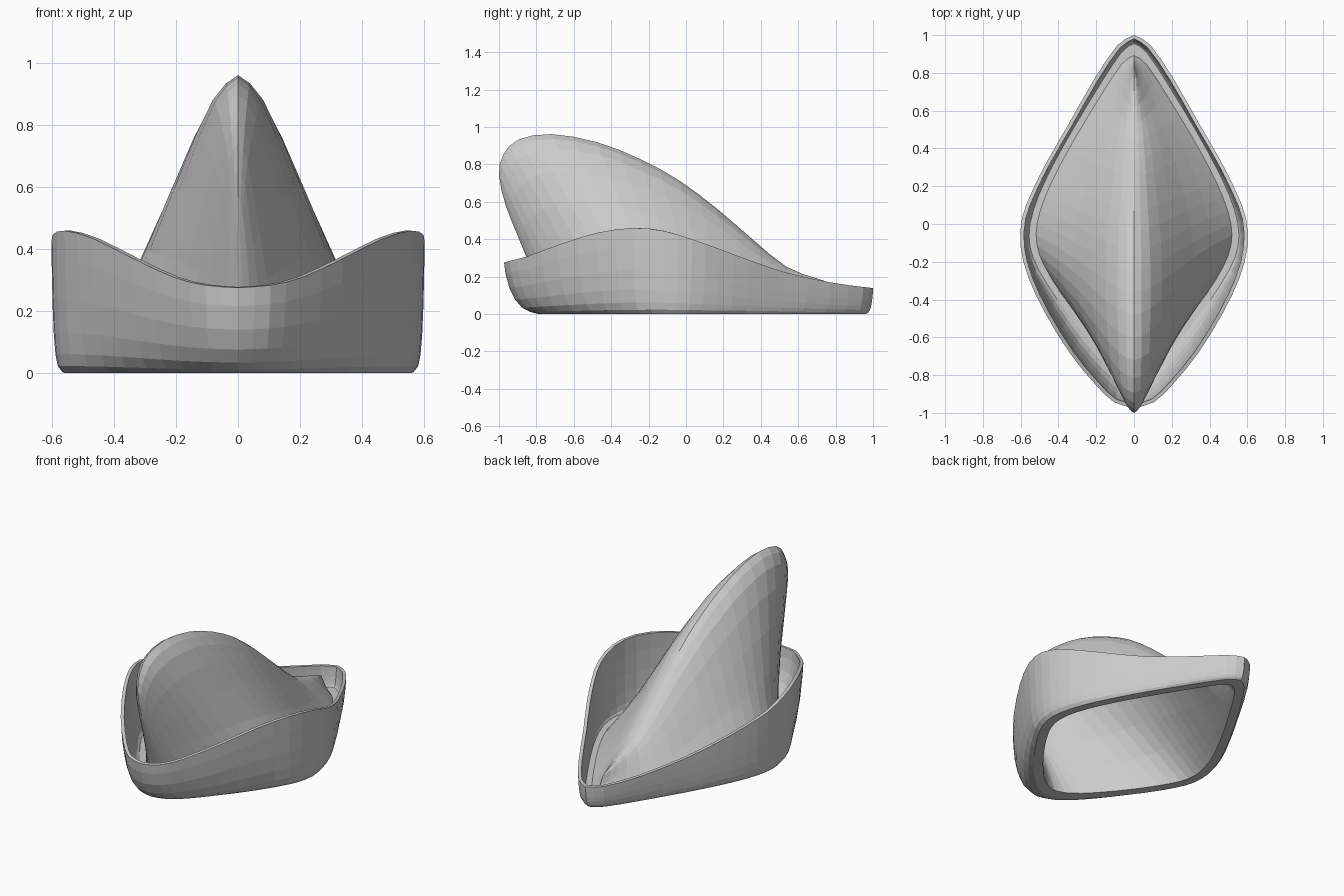
import bpy, bmesh
from mathutils import Vector

if "Cube" in bpy.data.objects:
    bpy.data.objects.remove(bpy.data.objects["Cube"])


def smooth_path(pts, n=2):
    """Catmull-Rom resampling through the given points."""
    p = [Vector(q) for q in pts]
    p = [p[0] * 2 - p[1]] + p + [p[-1] * 2 - p[-2]]
    out = []
    for i in range(1, len(p) - 2):
        a, b, c, d = p[i - 1:i + 3]
        for k in range(n):
            t = k / n
            out.append(0.5 * (2 * b + (c - a) * t + (2 * a - 5 * b + 4 * c - d) * t * t
                              + (3 * b - a - 3 * c + d) * t ** 3))
    return out + [p[-2]]


# Half outlines, back to front: crown ridge (y, z), brim foot (x, y), brim lip (x, y, z)
ridge = [(.82, .14), (.70, .18), (.53, .245), (.34, .40), (.16, .555), (-.04, .705), (-.25, .82),
         (-.48, .91), (-.72, .952), (-.89, .925), (-.967, .85), (-.99, .74), (-.95, .57), (-.88, .40)]
foot = [(0, .96), (.07, .91), (.19, .73), (.33, .5), (.43, .32), (.51, .15), (.555, .0),
        (.555, -.12), (.51, -.24), (.41, -.4), (.28, -.57), (.16, -.7), (.07, -.765), (0, -.785)]
lip = [(0, .99, .14), (.08, .94, .145), (.2, .765, .17), (.34, .52, .225), (.45, .33, .29),
       (.53, .17, .35), (.583, .03, .4), (.59, -.12, .445), (.55, -.28, .46), (.46, -.47, .435),
       (.33, -.68, .37), (.2, -.84, .31), (.1, -.935, .285), (0, -.963, .277)]

ridge = smooth_path([(0, y, z) for y, z in ridge])
foot = smooth_path([(x, y, .01) for x, y in foot])
lip = smooth_path(lip)

# Section fractions: crown (height, width left) and upturned brim (height, flare)
crown_sec = [(1, 0), (.975, .07), (.92, .16), (.8, .28), (.62, .43), (.4, .61), (.2, .80), (.07, .94), (0, 1.025)]
brim_sec = [(0, 0), (.04, .2), (.12, .42), (.27, .63), (.5, .82), (.78, .95), (1, 1)]

# Hat: one sheet from ridge down to the base fold and up the brim
bm = bmesh.new()
rows = []
for i, (r, f, l) in enumerate(zip(ridge, foot, lip)):
    base = Vector((f.x * .895, f.y * .925, .01))
    flat = max(0, 1 - i / 8)            # tail of the crown is broad and low
    full = .6 if -.3 < l.y < .3 else .85  # brim sides stand more upright
    row = []
    for h, w in crown_sec:
        w = w ** (1 - .25 * flat)
        row.append((base.x * w, base.y + (r.y - base.y) * h, base.z + (r.z - base.z) * h))
    for h, w in brim_sec:
        w = w ** full
        row.append((f.x + (l.x - f.x) * w, f.y + (l.y - f.y) * w, f.z + (l.z - f.z) * h))
    rows.append([bm.verts.new(p) for p in row])
for a, b in zip(rows, rows[1:]):
    for j in range(len(a) - 1):
        bm.faces.new((a[j], a[j + 1], b[j + 1], b[j]))
bmesh.ops.recalc_face_normals(bm, faces=bm.faces)
mesh = bpy.data.meshes.new("pointed_hat")
bm.to_mesh(mesh)
bm.free()
hat = bpy.data.objects.new("pointed_hat", mesh)
bpy.context.collection.objects.link(hat)

# Mirror the other half, then give the felt its thickness
mirror = hat.modifiers.new("mirror", 'MIRROR')
mirror.use_clip = True
mirror.merge_threshold = .002
felt = hat.modifiers.new("felt", 'SOLIDIFY')
felt.thickness = .02
felt.offset = 0
